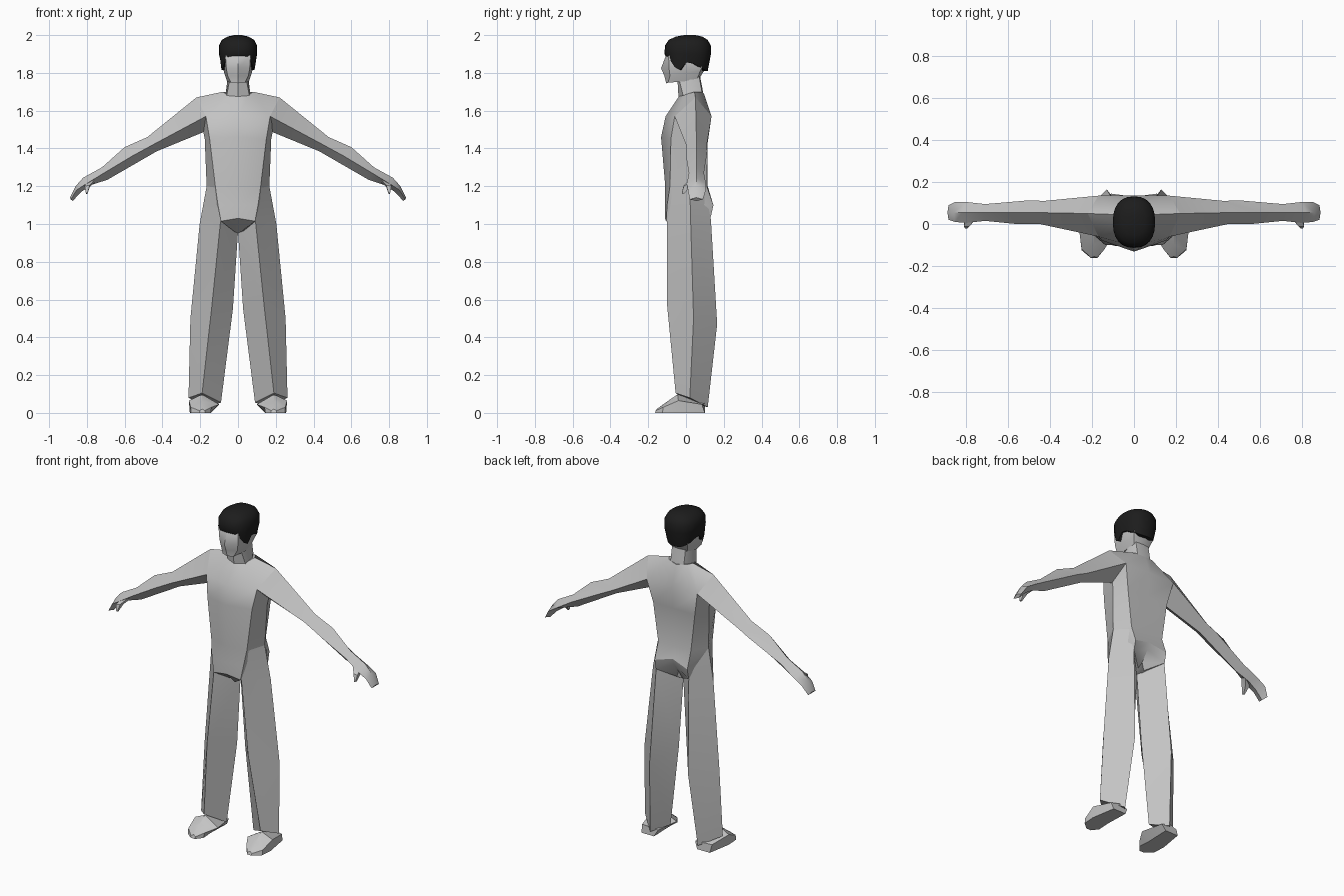
import bpy, bmesh, math


def material(name, value):
    m = bpy.data.materials.new(name)
    m.diffuse_color = (value, value, value, 1)
    return m


GREY = material("light_grey", 0.55)
BLACK = material("hair_black", 0.012)


def loft(name, rings, mat, angle=32):
    """Skin closed rings of equal length and cap both ends."""
    bm = bmesh.new()
    vs = [[bm.verts.new(p) for p in r] for r in rings]
    n = len(rings[0])
    for a, b in zip(vs, vs[1:]):
        for i in range(n):
            j = (i + 1) % n
            bm.faces.new((a[i], a[j], b[j], b[i]))
    bm.faces.new(vs[0])
    bm.faces.new(vs[-1])
    bmesh.ops.remove_doubles(bm, verts=bm.verts, dist=1e-5)
    bmesh.ops.recalc_face_normals(bm, faces=bm.faces)
    me = bpy.data.meshes.new(name)
    bm.to_mesh(me)
    bm.free()
    me.materials.append(mat)
    ob = bpy.data.objects.new(name, me)
    bpy.context.collection.objects.link(ob)
    bpy.ops.object.select_all(action='DESELECT')
    ob.select_set(True)
    bpy.context.view_layer.objects.active = ob
    bpy.ops.object.shade_smooth_by_angle(angle=math.radians(angle))
    return ob


def whole(half):
    """Close a half ring (front centre to back centre) across x = 0."""
    return half + [(-x, y, z) for x, y, z in reversed(half[1:-1])]


def pair(name, rings):
    for side, s in (("left", 1), ("right", -1)):
        loft(f"{side}_{name}", [[(s * x, y, z) for x, y, z in r] for r in rings], GREY)


# torso: crotch, hip hem, waist, chest, shoulders, neck base
loft("torso", [whole(h) for h in (
    [(0, -.03, .95), (.02, -.02, .96), (.03, .02, .97), (.02, .06, .99), (0, .07, 1.03)],
    [(0, -.112, 1.03), (.09, -.105, 1.015), (.12, .01, 1.0), (.11, .132, 1.04), (0, .115, 1.09)],
    [(0, -.112, 1.1), (.106, -.1, 1.1), (.15, .02, 1.1), (.11, .145, 1.1), (0, .13, 1.13)],
    [(0, -.11, 1.2), (.12, -.085, 1.2), (.166, .02, 1.2), (.11, .11, 1.2), (0, .115, 1.2)],
    [(0, -.132, 1.46), (.15, -.08, 1.45), (.176, .03, 1.45), (.14, .115, 1.43), (0, .115, 1.43)],
    [(0, -.108, 1.57), (.17, -.06, 1.57), (.22, .05, 1.67), (.17, .135, 1.57), (0, .135, 1.57)],
    [(0, -.035, 1.68), (.06, -.005, 1.685), (.08, .045, 1.70), (.06, .08, 1.70), (0, .095, 1.69)],
)], GREY)

# arms with hands: each ring is top, front, bottom, back
pair("arm", [
    [(.22, .05, 1.67), (.17, -.06, 1.57), (.174, .03, 1.49), (.17, .135, 1.57)],
    [(.48, .055, 1.46), (.45, 0, 1.42), (.43, .055, 1.385), (.43, .11, 1.42)],
    [(.60, .055, 1.407), (.56, 0, 1.36), (.56, .055, 1.31), (.50, .113, 1.385)],
    [(.72, .055, 1.30), (.71, .015, 1.27), (.69, .055, 1.235), (.71, .095, 1.27)],
    [(.82, .055, 1.245), (.80, .005, 1.215), (.78, .055, 1.205), (.80, .105, 1.215)],
    [(.86, .055, 1.20), (.855, .01, 1.18), (.83, .055, 1.17), (.855, .105, 1.18)],
    [(.89, .055, 1.14), (.885, .02, 1.13), (.875, .055, 1.122), (.885, .09, 1.13)],
])
pair("thumb", [
    [(.75, .03, 1.245), (.80, .03, 1.225), (.80, .06, 1.215), (.75, .06, 1.23)],
    [(.785, -.012, 1.205), (.812, -.012, 1.2), (.81, .02, 1.195), (.785, .02, 1.195)],
    [(.797, -.022, 1.162), (.805, -.022, 1.165), (.805, -.01, 1.16), (.797, -.01, 1.16)],
])

# legs: each ring is front, outer, back, inner
pair("leg", [
    [(.12, -.08, 1.2), (.166, .02, 1.2), (.11, .105, 1.2), (.04, .02, 1.15)],
    [(.092, -.1, 1.02), (.203, .025, 1.0), (.11, .132, 1.02), (0, .025, .96)],
    [(.138, -.1, .57), (.252, .04, .5), (.13, .165, .47), (.027, .03, .55)],
    [(.19, -.055, .105), (.262, .02, .08), (.16, .115, .03), (.09, .02, .055)],
])

# shoes: sole inner, sole outer, edge outer, ridge, edge inner
pair("shoe", [
    [(.175, -.163, 0), (.205, -.163, 0), (.205, -.16, .012), (.19, -.155, .02), (.175, -.16, .012)],
    [(.145, -.125, 0), (.25, -.125, 0), (.25, -.12, .03), (.19, -.10, .06), (.14, -.12, .03)],
    [(.15, -.05, 0), (.255, -.05, 0), (.26, -.04, .065), (.19, -.045, .098), (.10, -.05, .045)],
    [(.145, .10, 0), (.23, .10, 0), (.235, .085, .045), (.18, .10, .05), (.125, .09, .04)],
])

# neck
loft("neck", [whole(h) for h in (
    [(0, -.04, 1.675), (.06, -.015, 1.68), (.065, .045, 1.695), (.045, .085, 1.695), (0, .092, 1.69)],
    [(0, -.045, 1.76), (.045, -.035, 1.76), (.055, .02, 1.77), (.045, .07, 1.78), (0, .075, 1.78)],
)], GREY)

# head: jaw, mouth, nose, brow, crown
loft("head", [whole(h) for h in (
    [(0, -.105, 1.745), (.037, -.095, 1.748), (.058, -.01, 1.755), (.05, .06, 1.77), (0, .07, 1.77)],
    [(0, -.115, 1.785), (.055, -.085, 1.785), (.073, 0, 1.80), (.063, .075, 1.81), (0, .095, 1.81)],
    [(0, -.132, 1.825), (.062, -.09, 1.825), (.08, 0, 1.83), (.07, .085, 1.83), (0, .105, 1.83)],
    [(0, -.107, 1.89), (.066, -.092, 1.89), (.085, 0, 1.89), (.072, .09, 1.89), (0, .11, 1.89)],
    [(0, -.07, 1.95), (.045, -.06, 1.95), (.06, 0, 1.95), (.05, .06, 1.95), (0, .07, 1.95)],
)], GREY)

# hair cap: hairline heights every 15 degrees from front to back
hairline = [1.89, 1.89, 1.885, 1.862, 1.83, 1.815, 1.855, 1.85, 1.835, 1.825, 1.815, 1.81, 1.81]


def spow(v, p):
    return math.copysign(abs(v) ** p, v)


def hair_ring(z, rx, ry, cy):
    half = []
    for i, low in enumerate(hairline):
        a = math.radians(15 * i)
        x = 0 if i in (0, 12) else rx * spow(math.sin(a), .85)
        half.append((x, cy - ry * spow(math.cos(a), .85), z or low))
    return whole(half)


loft("hair", [hair_ring(*r) for r in (
    (1.89, .05, .06, 0), (0, .075, .09, .003), (0, .09, .112, .003), (1.90, .101, .123, .009),
    (1.945, .101, .121, .010), (1.975, .085, .103, .012), (1.992, .055, .07, .016), (2.0, .02, .03, .02),
)], BLACK, 50)
